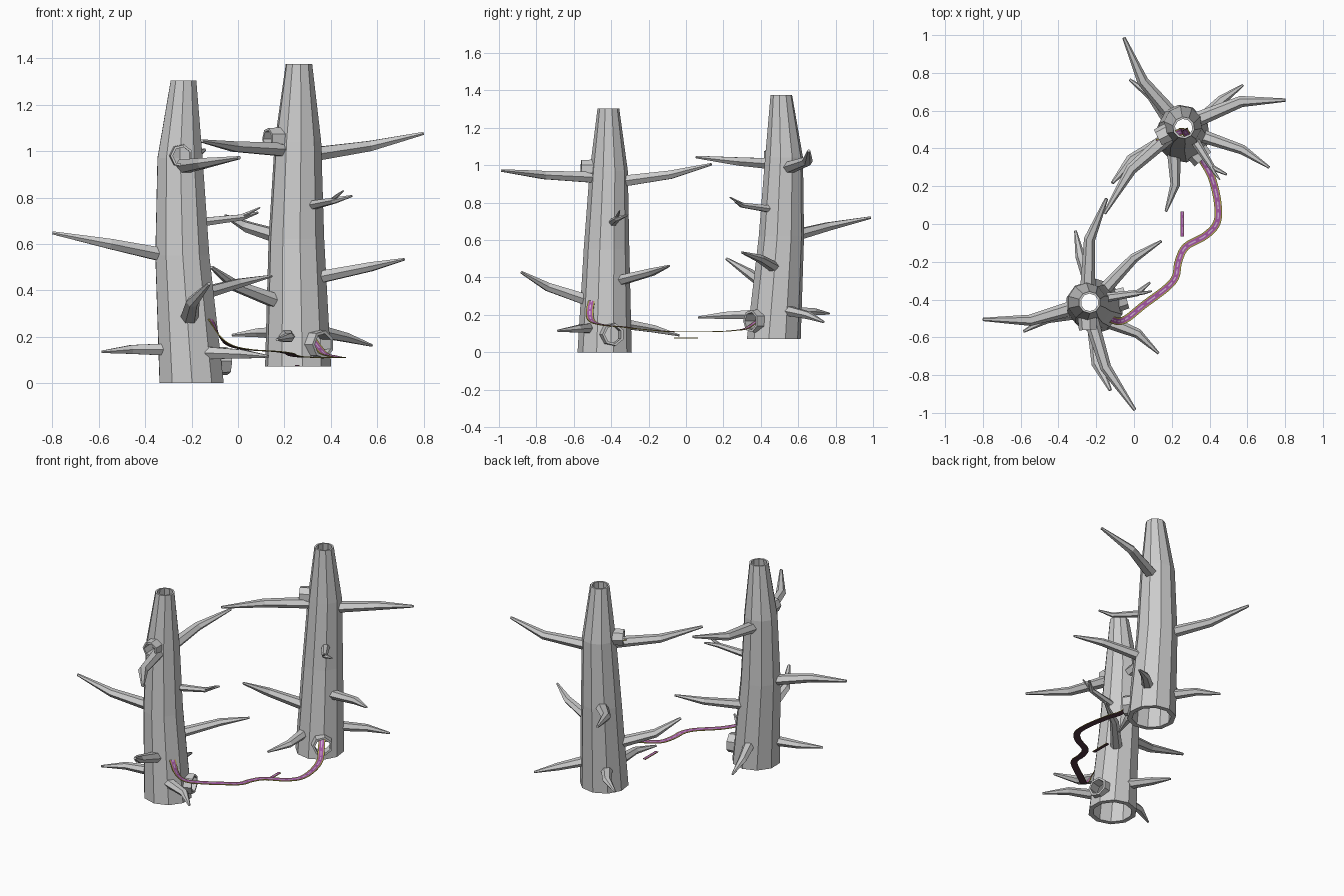
import bpy, bmesh, math
from mathutils import Vector, Matrix

if "Cube" in bpy.data.objects:
    bpy.data.objects.remove(bpy.data.objects["Cube"])


def make_object(name, bm):
    bmesh.ops.recalc_face_normals(bm, faces=bm.faces)
    mesh = bpy.data.meshes.new(name)
    bm.to_mesh(mesh)
    bm.free()
    ob = bpy.data.objects.new(name, mesh)
    bpy.context.collection.objects.link(ob)
    return ob


def ring(bm, centre, direction, radius, sides, squash=1.0, turn=0.0):
    d = Vector(direction).normalized()
    side = d.cross(Vector((0, 0, 1)))
    side = side.normalized() if side.length > 0.05 else Vector((1, 0, 0))
    up = side.cross(d)
    step = 2 * math.pi / sides
    return [bm.verts.new(Vector(centre) + side * math.cos(i * step + turn) * radius
                         + up * math.sin(i * step + turn) * radius * squash)
            for i in range(sides)]


def bridge(bm, a, b):
    n = len(a)
    for i in range(n):
        bm.faces.new((a[i], a[(i + 1) % n], b[(i + 1) % n], b[i]))


def tube(name, rings, wall=None):
    """Closed tube through (centre, direction, radius, sides, squash) rings; hollow if wall given."""
    bm = bmesh.new()
    outer = [ring(bm, *r) for r in rings]
    for a, b in zip(outer, outer[1:]):
        bridge(bm, a, b)
    if wall:
        inner = [ring(bm, c, d, r * wall, *rest) for c, d, r, *rest in rings]
        for a, b in zip(inner, inner[1:]):
            bridge(bm, a, b)
        bridge(bm, outer[0], inner[0])
        bridge(bm, outer[-1], inner[-1])
    else:
        bm.faces.new(outer[0])
        bm.faces.new(outer[-1])
    return make_object(name, bm)


def branch(name, points, radii):
    pts = [Vector(p) for p in points]
    dirs = [pts[1] - pts[0], pts[-1] - pts[0], pts[-1] - pts[-2]]
    return tube(name, [(p, d, r, 6, 0.85) for p, d, r in zip(pts, dirs, radii)])


# hollow tapering trunk
up = (0, 0, 1)
trunk = tube("trunk", [((-0.20, -0.435, 0), up, 0.145, 10, 1, 0.3),
                       ((-0.24, -0.425, 0.55), up, 0.122, 10, 1, 0.3),
                       ((-0.25, -0.413, 0.97), up, 0.102, 10, 1, 0.3),
                       ((-0.235, -0.415, 1.304), up, 0.058, 10, 1, 0.3)], wall=0.8)
parts = [trunk]

# short hollow knots, with openings cut through the trunk wall
knots = [("lower_knot", (-0.205, -0.435, 0.095), 16, 0.11, 0.17, 0.064),
         ("upper_knot", (-0.25, -0.413, 0.98), -87, 0.065, 0.148, 0.052)]
for name, centre, angle, near, far, radius in knots:
    d = Vector((math.cos(math.radians(angle)), math.sin(math.radians(angle)), 0))
    c = Vector(centre)
    parts.append(tube(name, [(c + d * near, d, radius, 7, 1), (c + d * far, d, radius * 0.95, 7, 1)], wall=0.78))
    cutter = tube("cutter", [(c + d * 0.02, d, radius * 0.8, 7, 1), (c + d * 0.3, d, radius * 0.8, 7, 1)])
    mod = trunk.modifiers.new("opening", 'BOOLEAN')
    mod.operation = 'DIFFERENCE'
    mod.solver = 'EXACT'
    mod.object = cutter
    bpy.context.view_layer.objects.active = trunk
    bpy.ops.object.modifier_apply(modifier=mod.name)
    bpy.data.objects.remove(cutter)

# bent branches: base, bend, tip
big, small = (0.04, 0.03, 0.009), (0.035, 0.026, 0.007)
branches = [
    ("left_branch", (-0.31, -0.44, 0.55), (-0.55, -0.51, 0.60), (-0.80, -0.505, 0.648), big),
    ("upper_front_branch", (-0.235, -0.48, 0.935), (-0.15, -0.76, 0.948), (0.005, -0.985, 0.972), big),
    ("upper_back_branch", (-0.245, -0.34, 0.915), (-0.235, -0.08, 0.95), (-0.145, 0.135, 1.005), big),
    ("low_back_branch", (-0.23, -0.32, 0.15), (-0.285, -0.17, 0.125), (-0.31, -0.035, 0.09), small),
    ("back_right_branch", (-0.16, -0.35, 0.385), (0.00, -0.18, 0.43), (0.145, -0.09, 0.462), small),
    ("right_branch", (-0.15, -0.39, 0.695), (0.02, -0.365, 0.715), (0.085, -0.31, 0.735), (0.025, 0.017, 0.006)),
    ("right_twig", (0.00, -0.37, 0.715), (0.05, -0.365, 0.735), (0.095, -0.355, 0.757), (0.01, 0.009, 0.004)),
    ("low_front_branch", (-0.13, -0.52, 0.13), (0.02, -0.58, 0.125), (0.13, -0.685, 0.115), small),
    ("front_branch", (-0.21, -0.53, 0.28), (-0.195, -0.74, 0.35), (-0.125, -0.88, 0.428), big),
    ("low_left_branch", (-0.31, -0.47, 0.145), (-0.46, -0.50, 0.145), (-0.586, -0.57, 0.135), small),
]
for name, a, b, c, radii in branches:
    parts.append(branch(name, (a, b, c), radii))

# second trunk: turned and raised copy
move = Matrix.Translation((0.738, 0.468, 0.072)) @ Matrix.Rotation(math.radians(-65.5), 4, 'Z')
for ob in parts:
    twin = ob.copy()
    twin.name = "second_" + ob.name
    twin.matrix_world = move
    bpy.context.collection.objects.link(twin)


# striped ribbon
def material(name, colour):
    m = bpy.data.materials.new(name)
    m.diffuse_color = (*colour, 1)
    m.use_nodes = True
    m.node_tree.nodes["Principled BSDF"].inputs["Base Color"].default_value = m.diffuse_color
    return m


mats = [material("olive", (0.45, 0.38, 0.08)), material("purple", (0.36, 0.09, 0.36)),
        material("pale_violet", (0.6, 0.4, 0.65)), material("dark_back", (0.09, 0.04, 0.06))]


def smooth_path(points, steps):
    p = [Vector(q) for q in points]
    p = [2 * p[0] - p[1]] + p + [2 * p[-1] - p[-2]]
    out = []
    for a, b, c, d in zip(p, p[1:], p[2:], p[3:]):
        for k in range(steps):
            t = k / steps
            out.append(0.5 * (2 * b + (c - a) * t + (2 * a - 5 * b + 4 * c - d) * t * t
                              + (3 * b - a - 3 * c + d) * t ** 3))
    return out + [p[-2]]


def ribbon(name, points, half, steps):
    path = smooth_path(points, steps)
    across = (-1, -0.65, -0.18, 0.18, 0.65, 1)
    bm = bmesh.new()
    rows, side = [], Vector((1, 0, 0))
    for i, p in enumerate(path):
        t = (path[min(i + 1, len(path) - 1)] - path[max(i - 1, 0)]).normalized()
        flat = Vector((t.y, -t.x, 0))
        if flat.length > 0.15:
            side = flat.normalized()
        rows.append([bm.verts.new(p + side * half * s) for s in across])
    for j, (a, b) in enumerate(zip(rows, rows[1:])):
        for k in range(5):
            f = bm.faces.new((a[k], a[k + 1], b[k + 1], b[k]))
            f.material_index = 0 if k in (0, 4) else (2 if k == 2 and j % 3 else 1)
    ob = make_object(name, bm)
    if sum(f.normal.z for f in ob.data.polygons) < 0:
        ob.data.flip_normals()
    for m in mats:
        ob.data.materials.append(m)
    solid = ob.modifiers.new("thickness", 'SOLIDIFY')
    solid.thickness = 0.004
    solid.material_offset = 3
    return ob


ribbon("ribbon", [(-0.135, -0.49, 0.30), (-0.11, -0.508, 0.265), (-0.075, -0.515, 0.20), (-0.03, -0.495, 0.163),
                  (0.05, -0.43, 0.146), (0.17, -0.34, 0.138), (0.22, -0.28, 0.13), (0.235, -0.20, 0.122),
                  (0.275, -0.12, 0.115), (0.38, -0.06, 0.112), (0.44, 0.01, 0.112), (0.442, 0.12, 0.112),
                  (0.41, 0.25, 0.118), (0.36, 0.34, 0.14), (0.30, 0.44, 0.25), (0.27, 0.49, 0.50),
                  (0.265, 0.495, 0.85), (0.23, 0.48, 1.0), (0.125, 0.43, 1.035)], 0.02, 6)
ribbon("loose_strip", [(0.255, -0.065, 0.078), (0.255, 0.065, 0.078)], 0.01, 8)
